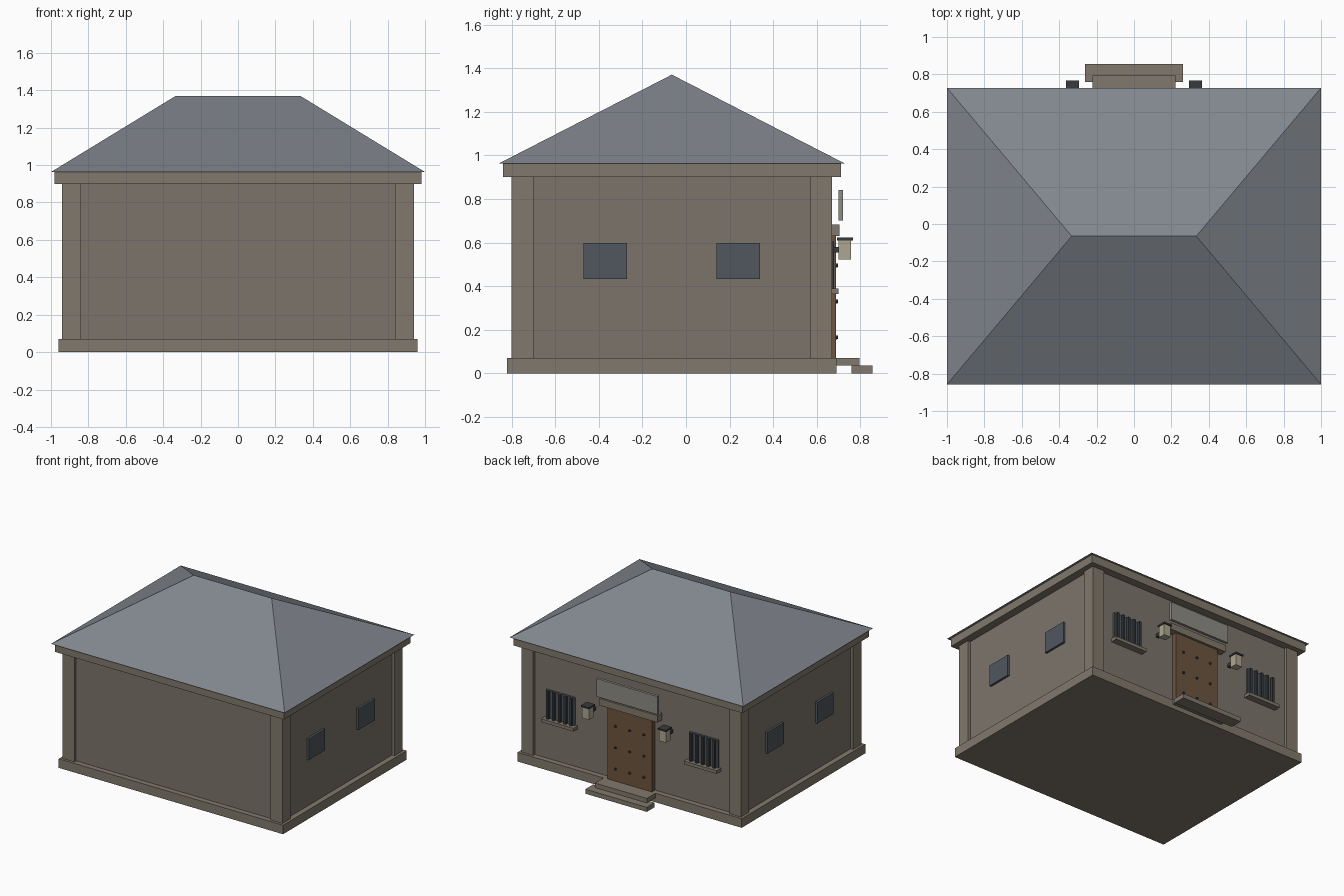
import bpy, bmesh
from mathutils import Matrix

if "Cube" in bpy.data.objects:
    bpy.data.objects.remove(bpy.data.objects["Cube"])

CY = -0.065  # building centre along y (the steps extend behind it)


def mat(name, r, g, b):
    m = bpy.data.materials.new(name)
    m.diffuse_color = (r, g, b, 1)
    m.use_nodes = True
    m.node_tree.nodes["Principled BSDF"].inputs["Base Color"].default_value = m.diffuse_color
    return m


WALL = mat("wall_stone", 0.20, 0.175, 0.145)
TRIM = mat("trim_stone", 0.22, 0.19, 0.15)
ROOF = mat("slate", 0.22, 0.24, 0.27)
WOOD = mat("door_wood", 0.15, 0.09, 0.05)
GLASS = mat("dark_glass", 0.08, 0.095, 0.11)
IRON = mat("iron", 0.04, 0.042, 0.048)
LAMP = mat("lamp_glass", 0.42, 0.39, 0.28)
SIGN = mat("sign_board", 0.27, 0.26, 0.23)


def finish(name, bm, material):
    me = bpy.data.meshes.new(name)
    bm.normal_update()
    bm.to_mesh(me)
    bm.free()
    me.materials.append(material)
    ob = bpy.data.objects.new(name, me)
    bpy.context.collection.objects.link(ob)
    return ob


def box(name, x, y, z, material):
    """Box from (min, max) ranges."""
    bm = bmesh.new()
    bmesh.ops.create_cube(bm, size=1)
    for v in bm.verts:
        v.co = [r[0] if c < 0 else r[1] for c, r in zip(v.co, (x, y, z))]
    return finish(name, bm, material)


def pair(name, x, y, z, material):
    """Box and its mirror image across x = 0."""
    box(name + "_right", x, y, z, material)
    box(name + "_left", (-x[1], -x[0]), y, z, material)


# Plinth, walls and cornice
box("plinth", (-0.96, 0.96), (-0.82, 0.69), (0, 0.07), TRIM)
box("walls", (-0.918, 0.918), (-0.778, 0.648), (0.07, 0.90), WALL)
box("cornice", (-0.98, 0.98), (-0.84, 0.71), (0.90, 0.963), TRIM)

# Corner pillars
pair("front_pillar", (0.84, 0.94), (-0.80, -0.70), (0.07, 0.90), TRIM)
pair("back_pillar", (0.84, 0.94), (0.57, 0.67), (0.07, 0.90), TRIM)

# Hipped roof: a cube whose top collapses into a ridge
bm = bmesh.new()
bmesh.ops.create_cube(bm, size=2)
for v in bm.verts:
    if v.co.z > 0:
        v.co = (v.co.x * 0.333, CY, 1.37)
    else:
        v.co = (v.co.x, CY + v.co.y * 0.793, 0.963)
bmesh.ops.remove_doubles(bm, verts=bm.verts, dist=1e-4)
finish("hip_roof", bm, ROOF)

# Side windows
for i, y in enumerate((-0.37, 0.24)):
    pair(f"side_window_{i}", (0.91, 0.935), (y - 0.1, y + 0.1), (0.433, 0.597), GLASS)

# Door, lintel, sign and steps on the back
box("door", (-0.19, 0.19), (0.64, 0.687), (0.07, 0.63), WOOD)
box("lintel", (-0.25, 0.25), (0.64, 0.705), (0.63, 0.683), TRIM)
box("sign", (-0.26, 0.26), (0.70, 0.72), (0.70, 0.84), SIGN)
box("upper_step", (-0.222, 0.222), (0.685, 0.795), (0.035, 0.07), TRIM)
box("lower_step", (-0.263, 0.263), (0.76, 0.855), (0, 0.035), TRIM)

# Door studs
bm = bmesh.new()
for x in (-0.122, 0, 0.122):
    for z in (0.165, 0.33, 0.495):
        bmesh.ops.create_cone(
            bm, cap_ends=True, segments=8, radius1=0.011, radius2=0.008, depth=0.016,
            matrix=Matrix.Translation((x, 0.689, z)) @ Matrix.Rotation(-1.5708, 4, 'X'))
finish("door_studs", bm, IRON)

# Barred back windows with sills
pair("back_window", (0.49, 0.735), (0.64, 0.66), (0.39, 0.605), GLASS)
pair("window_sill", (0.473, 0.752), (0.64, 0.70), (0.365, 0.39), TRIM)
for i in range(5):
    x = 0.512 + i * 0.05
    pair(f"window_bar_{i}", (x - 0.009, x + 0.009), (0.66, 0.68), (0.39, 0.605), IRON)

# Wall lanterns
pair("lantern_bracket", (0.315, 0.343), (0.64, 0.705), (0.555, 0.58), IRON)
pair("lantern_glass", (0.30, 0.358), (0.70, 0.758), (0.523, 0.61), LAMP)
pair("lantern_cap", (0.294, 0.364), (0.693, 0.766), (0.61, 0.622), IRON)
